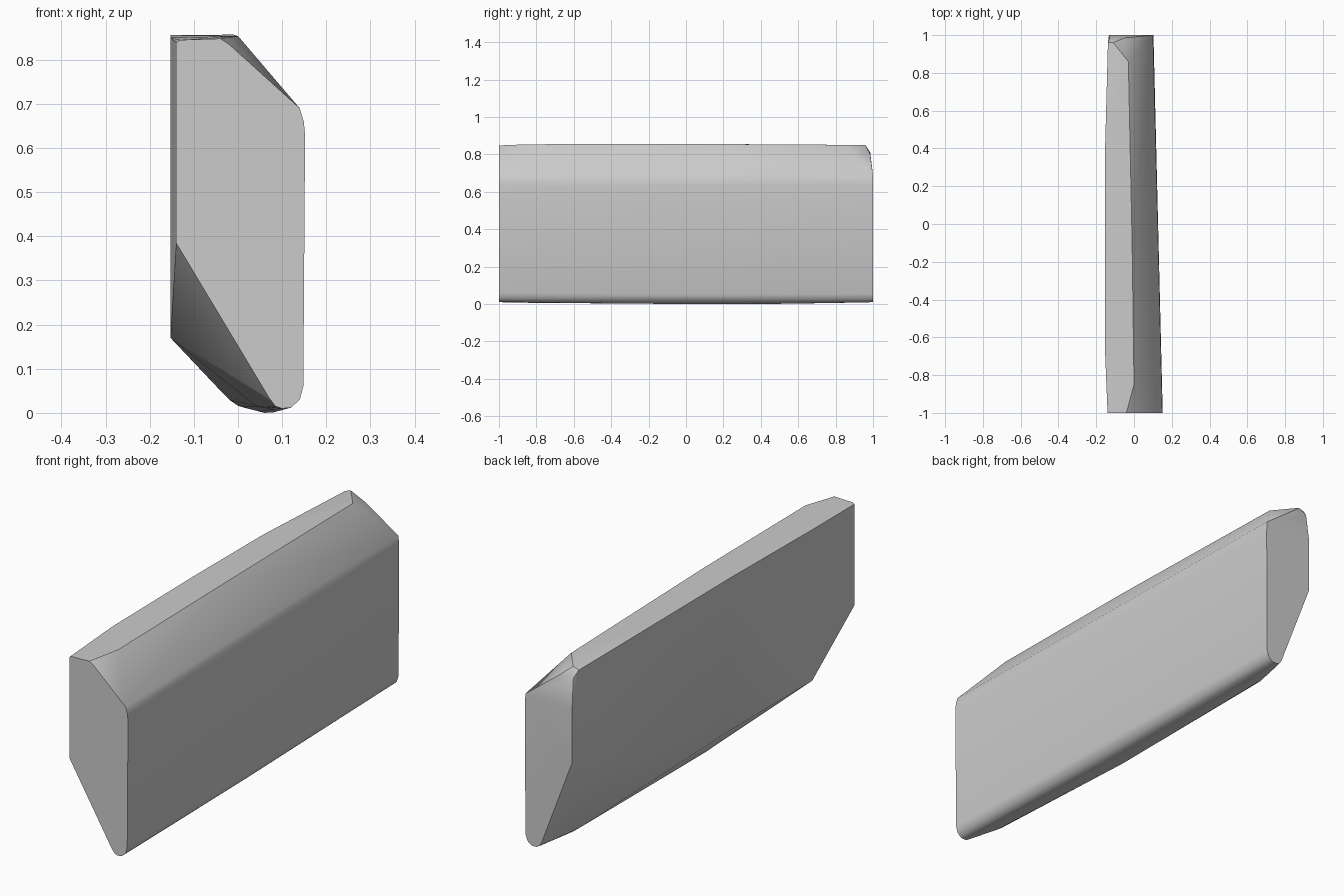
import bpy
import bmesh
from math import radians

cube = bpy.data.objects.get("Cube")
if cube:
    bpy.data.objects.remove(cube, do_unlink=True)

# Cross-sections along the bar: y position -> (x, z) corner points
sections = {
    # front end
    -1.0: [(-.14, .84), (-.13, .845), (-.04, .848), (-.02, .835),
           (.14, .69), (.149, .66), (.152, .63), (.148, .06), (.14, .03),
           (.12, .012), (.1, .01), (.085, .015), (.07, .035), (-.14, .385)],
    # front shoulder and underside
    -.85: [(0, .854), (.02, .032), (.045, .014), (.08, .007)],
    -.68: [(-.153, .85), (-.153, .17)],
    # middle
    -.1: [(-.153, .856), (-.01, .857), (-.153, .17), (-.02, .03),
          (.01, .013), (.05, .003), (.08, .001), (.105, .012), (.126, .045)],
    .4: [(-.153, .854), (.06, 0)],
    # rear shoulder and underside
    .8: [(-.03, .04), (0, .016), (.04, .006), (.07, .007)],
    .86: [(-.03, .851)],
    .96: [(-.138, .84), (-.11, .85)],
    .985: [(-.128, .81), (-.05, .80)],
    # rear end
    1.0: [(-.1325, .68), (-.1325, .436), (.02, .035), (.03, .018),
          (.045, .01), (.07, .01), (.09, .025), (.1, .055),
          (.103, .64), (.1, .686)],
}

# Faceted bar stretched tightly over its sections
bm = bmesh.new()
for y, points in sections.items():
    for x, z in points:
        bm.verts.new((x, y, z))
hull = bmesh.ops.convex_hull(bm, input=bm.verts[:])
loose = {g for g in hull["geom_interior"] + hull["geom_unused"]
         if isinstance(g, bmesh.types.BMVert)}
bmesh.ops.delete(bm, geom=list(loose), context='VERTS')
bmesh.ops.dissolve_limit(bm, angle_limit=radians(.5),
                         verts=bm.verts[:], edges=bm.edges[:])
bmesh.ops.recalc_face_normals(bm, faces=bm.faces[:])
mesh = bpy.data.meshes.new("chamfered_bar")
bm.to_mesh(mesh)
bm.free()
bar = bpy.data.objects.new("chamfered_bar", mesh)
bpy.context.collection.objects.link(bar)

# Plain grey
grey = bpy.data.materials.new("plain_grey")
grey.use_nodes = True
colour = (.6, .6, .6, 1)
grey.diffuse_color = colour
grey.node_tree.nodes["Principled BSDF"].inputs["Base Color"].default_value = colour
mesh.materials.append(grey)

# Soft shading with crisp end edges
bpy.ops.object.select_all(action='DESELECT')
bar.select_set(True)
bpy.context.view_layer.objects.active = bar
bpy.ops.object.shade_smooth_by_angle(angle=radians(30))
